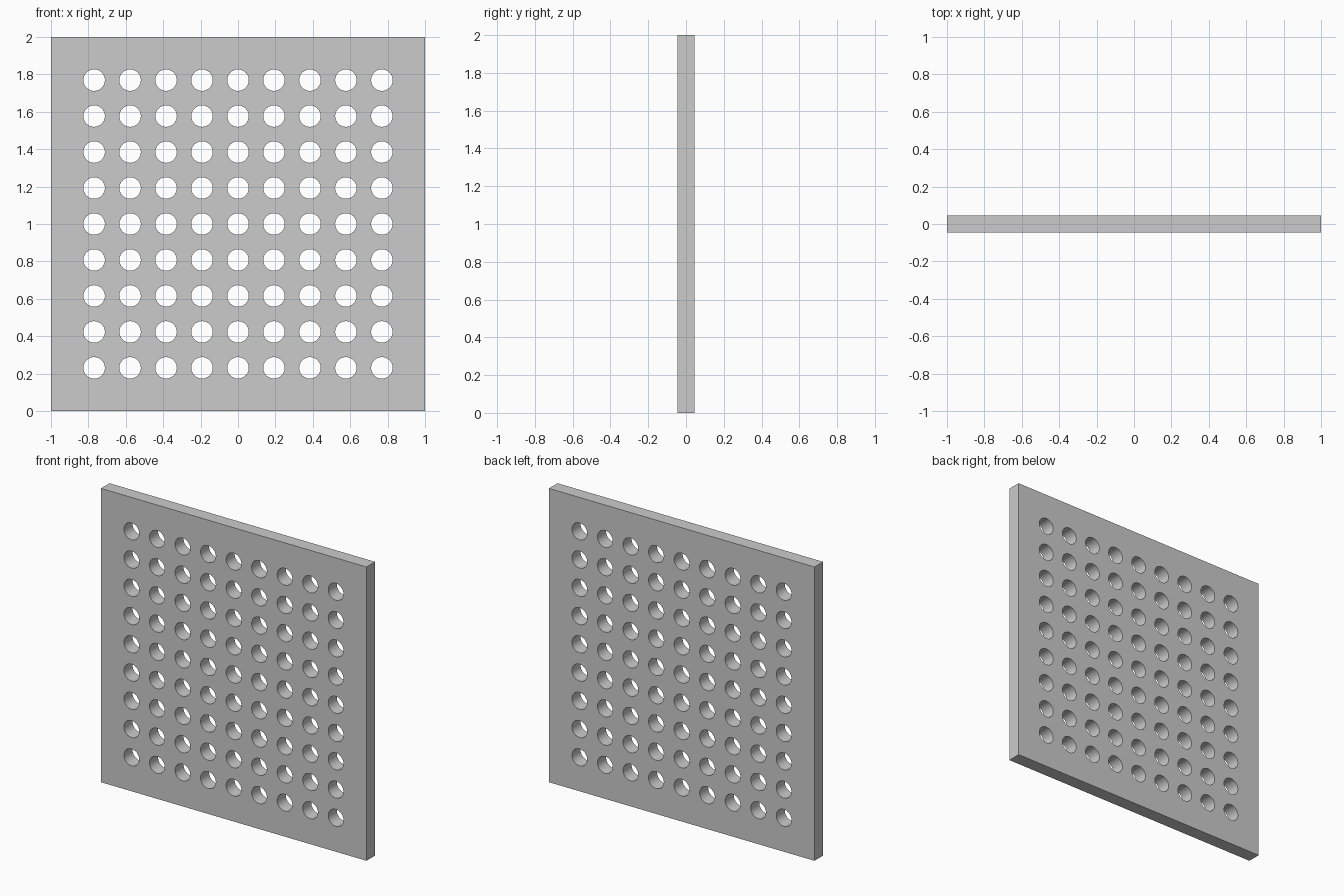
import bpy, bmesh, math

if "Cube" in bpy.data.objects:
    bpy.data.objects.remove(bpy.data.objects["Cube"])

SIZE, THICK = 2.0, 0.0923
N, PITCH, RADIUS, SIDES = 9, 0.1923, 0.0573, 48


def add_loop(curve, pts):
    s = curve.splines.new('POLY')
    s.points.add(len(pts) - 1)
    for p, (x, y) in zip(s.points, pts):
        p.co = (x, y, 0, 1)
    s.use_cyclic_u = True


# Flat profile: square outline with a grid of round holes, extruded to thickness
profile = bpy.data.curves.new("perforated_panel", 'CURVE')
profile.dimensions = '2D'
profile.fill_mode = 'BOTH'
profile.extrude = THICK / 2
h = SIZE / 2
add_loop(profile, [(-h, -h), (h, -h), (h, h), (-h, h)])
for i in range(N):
    for j in range(N):
        cx, cy = (i - (N - 1) / 2) * PITCH, (j - (N - 1) / 2) * PITCH
        angles = [2 * math.pi * k / SIDES for k in range(SIDES)]
        add_loop(profile, [(cx + RADIUS * math.cos(a), cy - RADIUS * math.sin(a)) for a in angles])

# Stand the panel upright on z = 0
panel = bpy.data.objects.new("perforated_panel", profile)
bpy.context.collection.objects.link(panel)
panel.rotation_euler = (math.pi / 2, 0, 0)
panel.location = (0, 0, h)
bpy.context.view_layer.objects.active = panel
panel.select_set(True)
bpy.ops.object.convert(target='MESH')
panel = bpy.context.object
bpy.ops.object.transform_apply(location=True, rotation=True, scale=True)

# Weld faces and hole walls, then smooth the bores only
bm = bmesh.new()
bm.from_mesh(panel.data)
bmesh.ops.remove_doubles(bm, verts=bm.verts, dist=1e-5)
bmesh.ops.recalc_face_normals(bm, faces=bm.faces)
bm.to_mesh(panel.data)
bm.free()
bpy.ops.object.shade_smooth_by_angle(angle=math.radians(30))
